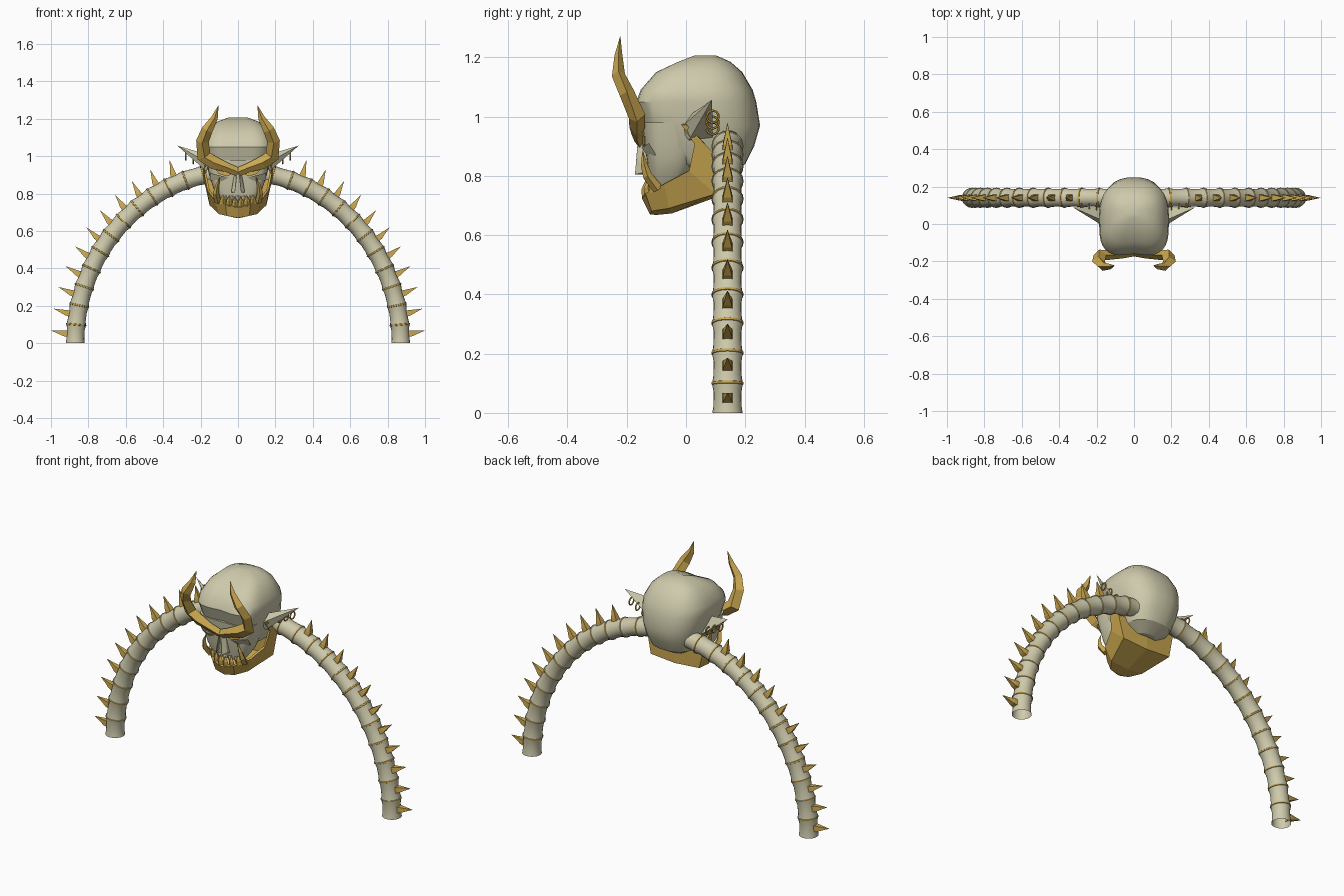
import bpy, bmesh
from math import cos, sin, pi, radians
from mathutils import Vector

cube = bpy.data.objects.get("Cube")
if cube:
    bpy.data.objects.remove(cube)


def material(name, rgb):
    m = bpy.data.materials.new(name)
    m.use_nodes = True
    m.diffuse_color = (*rgb, 1)
    m.node_tree.nodes["Principled BSDF"].inputs["Base Color"].default_value = (*rgb, 1)
    return m


BONE = material("bone", (0.62, 0.59, 0.41))
GOLD = material("gold", (0.60, 0.39, 0.08))


def finish(name, bm, mats, mirror=True, smooth=None):
    bmesh.ops.recalc_face_normals(bm, faces=bm.faces)
    me = bpy.data.meshes.new(name)
    bm.to_mesh(me)
    bm.free()
    for m in mats:
        me.materials.append(m)
    ob = bpy.data.objects.new(name, me)
    bpy.context.collection.objects.link(ob)
    if mirror:
        ob.modifiers.new("mirror", "MIRROR").use_mirror_merge = False
    if smooth:
        bpy.ops.object.select_all(action="DESELECT")
        ob.select_set(True)
        bpy.context.view_layer.objects.active = ob
        bpy.ops.object.shade_smooth_by_angle(angle=radians(smooth))
    return ob


def loft(bm, rings, cap=True, mats=None):
    """Skin a list of equal rings of points."""
    rows = [[bm.verts.new(p) for p in r] for r in rings]
    n = len(rows[0])
    for k, (a, b) in enumerate(zip(rows, rows[1:])):
        for i in range(n):
            f = bm.faces.new((a[i], a[(i + 1) % n], b[(i + 1) % n], b[i]))
            f.material_index = mats[k] if mats else 0
    if cap:
        bm.faces.new(rows[0])
        bm.faces.new(rows[-1])


def ring(c, tangent, r, n, depth=1.0, turn=0.0):
    u = tangent.cross(Vector((0, 1, 0))).normalized()
    v = u.cross(tangent).normalized()
    angles = [2 * pi * i / n + turn for i in range(n)]
    return [c + u * r * cos(a) + v * r * depth * sin(a) for a in angles]


def horn(bm, path, radii, depth=1.0, n=4, turn=0.0):
    """Tapered faceted spike along a path."""
    pts = [Vector(p) for p in path]
    rings = []
    for i, (p, r) in enumerate(zip(pts, radii)):
        t = (pts[min(i + 1, len(pts) - 1)] - pts[max(i - 1, 0)]).normalized()
        rings.append(ring(p, t, r, n, depth, turn))
    loft(bm, rings)


def hull(name, points, mat, mirror=True):
    bm = bmesh.new()
    for p in points:
        bm.verts.new(p)
    bmesh.ops.convex_hull(bm, input=bm.verts)
    return finish(name, bm, [mat], mirror)


def skull_ring(z, front, back, hw, n=32, groove=0.0):
    """Rounded box section, squarer at the front."""
    c, h, pts = (front + back) / 2, (back - front) / 2, []
    for i in range(n):
        a = 2 * pi * i / n
        e = 2 / (2.5 if sin(a) > 0 else 3.6)
        x = abs(cos(a)) ** e * (1 if cos(a) > 0 else -1)
        y = abs(sin(a)) ** e * (1 if sin(a) > 0 else -1)
        if sin(a) < -0.97:
            y += groove / h * (1 - abs(cos(a)) / 0.25)
        pts.append((hw * x, c + h * y, z))
    return pts


# Arched arms: flared bone segments with gold bands
STEP = radians(6.5)


def arch(a):
    p = Vector((0.87 * cos(a), 0.14, 0.92 * sin(a)))
    t = Vector((-0.87 * sin(a), 0, 0.92 * cos(a))).normalized()
    return p, t, Vector((t.z, 0, -t.x))


profile = [(0.0, 0.051), (0.2, 0.048), (0.65, 0.047), (0.91, 0.051), (0.92, 0.054), (0.99, 0.054)]
bm = bmesh.new()
rings, mats = [], []
for k in range(13):
    for j, (t, r) in enumerate(profile):
        p, tan, _ = arch((k + t) * STEP)
        rings.append(ring(p, tan, r, 20))
        mats.append(1 if j == 4 else 0)
loft(bm, rings, cap=False, mats=mats)
finish("arched_arms", bm, [BONE, GOLD], smooth=35)

# Spikes along the outside of the arms
bm = bmesh.new()
for k in range(11):
    p, t, out = arch((k + 0.5) * STEP)
    path = [p + out * d + t * s for d, s in ((0.04, -0.004), (0.062, -0.003), (0.09, 0.002), (0.13, 0.008))]
    horn(bm, path, (0.024, 0.021, 0.012, 0.001), turn=pi / 4)
finish("arm_spikes", bm, [GOLD])

# Cranium
bm = bmesh.new()
rows = [(0.80, 0.02, 0.13, 0.06), (0.84, -0.05, 0.20, 0.125), (0.90, -0.12, 0.23, 0.155),
        (0.97, -0.145, 0.25, 0.17), (1.05, -0.172, 0.237, 0.187), (1.09, -0.158, 0.225, 0.183),
        (1.15, -0.105, 0.19, 0.15), (1.185, -0.03, 0.15, 0.11), (1.207, 0.03, 0.10, 0.05)]
loft(bm, [skull_ring(*r, groove=0.012) for r in rows])
finish("cranium", bm, [BONE], mirror=False, smooth=28)

# Face below the brow
bm = bmesh.new()
rows = [(0.765, -0.115, -0.01, 0.09), (0.82, -0.128, 0.03, 0.128), (0.87, -0.135, 0.05, 0.145),
        (0.92, -0.143, 0.06, 0.158), (0.98, -0.15, 0.06, 0.168)]
loft(bm, [skull_ring(*r) for r in rows])
finish("face", bm, [BONE], mirror=False, smooth=28)

# Nose, cheekbones and ears
hull("nose", [(0, -0.162, 0.93), (0.016, -0.14, 0.93), (0.036, -0.12, 0.805),
              (0.036, -0.148, 0.81), (0.016, -0.172, 0.805), (0.01, -0.165, 0.89)], BONE)
hull("cheekbone", [(0.05, -0.138, 0.885), (0.09, -0.15, 0.895), (0.15, -0.125, 0.91),
                   (0.15, -0.10, 0.87), (0.09, -0.13, 0.865)], BONE)
hull("ear", [(0.15, -0.02, 0.96), (0.16, 0.09, 0.93), (0.17, 0.02, 1.01),
             (0.17, 0.01, 0.92), (0.325, 0.088, 1.057)], BONE)

# Earrings
for side in (1, -1):
    for i in range(3):
        bpy.ops.mesh.primitive_torus_add(
            major_radius=0.02, minor_radius=0.004, major_segments=16, minor_segments=6,
            location=(side * (0.2 + 0.04 * i), 0.09, 0.96 + 0.02 * i), rotation=(0, pi / 2, 0))
        ob = bpy.context.object
        ob.name = "left_earring" if side > 0 else "right_earring"
        ob.data.materials.append(GOLD)

# Brow sweeping out into the horns
bm = bmesh.new()
path = [(0, -0.155, 0.915), (0.06, -0.165, 0.94), (0.13, -0.165, 0.965), (0.182, -0.165, 1.0),
        (0.19, -0.2, 1.08), (0.165, -0.228, 1.14), (0.125, -0.228, 1.205), (0.105, -0.222, 1.27)]
horn(bm, path, (0.024, 0.025, 0.035, 0.038, 0.034, 0.03, 0.018, 0.001), depth=0.75)
finish("brow_horns", bm, [GOLD])

# Slanted eyes
hull("eye", [(x, y, z) for x, z in ((0.035, 0.902), (0.06, 0.892), (0.105, 0.908), (0.125, 0.935))
             for y in (-0.147, -0.139)], GOLD)

# Lower jaw: rim and outer edge from ramus to chin, closed underneath
rim = [(0.165, -0.012, 0.975), (0.17, 0.032, 0.91), (0.152, 0.012, 0.82),
       (0.12, -0.07, 0.776), (0.06, -0.128, 0.745), (0, -0.138, 0.73)]
edge = [(0.178, 0.005, 0.975), (0.172, 0.088, 0.88), (0.145, 0.092, 0.745),
        (0.095, -0.055, 0.70), (0.055, -0.11, 0.69), (0, -0.115, 0.68)]
under = [(0, 0.06, 0.90), (0, 0.095, 0.86), (0, 0.092, 0.735), (0, -0.05, 0.685), (0, -0.1, 0.68), (0, -0.115, 0.68)]
bm = bmesh.new()
r, e, u = ([bm.verts.new(p) for p in row] for row in (rim, edge, under))
for i in range(5):
    bm.faces.new((r[i], r[i + 1], e[i + 1], e[i]))
    if i:
        bm.faces.new((e[i], e[i + 1], u[i + 1], u[i]))
bmesh.ops.remove_doubles(bm, verts=bm.verts, dist=0.001)
jaw = finish("lower_jaw", bm, [GOLD])
jaw.modifiers["mirror"].use_mirror_merge = True
solid = jaw.modifiers.new("thickness", "SOLIDIFY")
solid.thickness, solid.offset = 0.012, -1

# Tusks and lower teeth
bm = bmesh.new()
horn(bm, [(0.108, -0.095, 0.755), (0.118, -0.13, 0.80), (0.112, -0.142, 0.84), (0.098, -0.146, 0.885)],
     (0.018, 0.016, 0.011, 0.001))
for i in range(3):
    x = 0.016 + 0.032 * i
    y, z = -0.132 + 4 * x * x, 0.73 + 2.5 * x * x
    horn(bm, [(x, y, z), (x, y - 0.006, z + 0.025), (x * 0.97, y - 0.004, z + 0.055)], (0.018, 0.014, 0.001))
finish("lower_teeth", bm, [GOLD])

# Upper teeth
bm = bmesh.new()
for i in range(3):
    x = 0.032 * i
    y = -0.116 + 3 * x * x
    horn(bm, [(x, y, 0.785), (x, y - 0.004, 0.77), (x, y - 0.006, 0.742 + x * x)], (0.016, 0.014, 0.001))
finish("upper_teeth", bm, [BONE])
